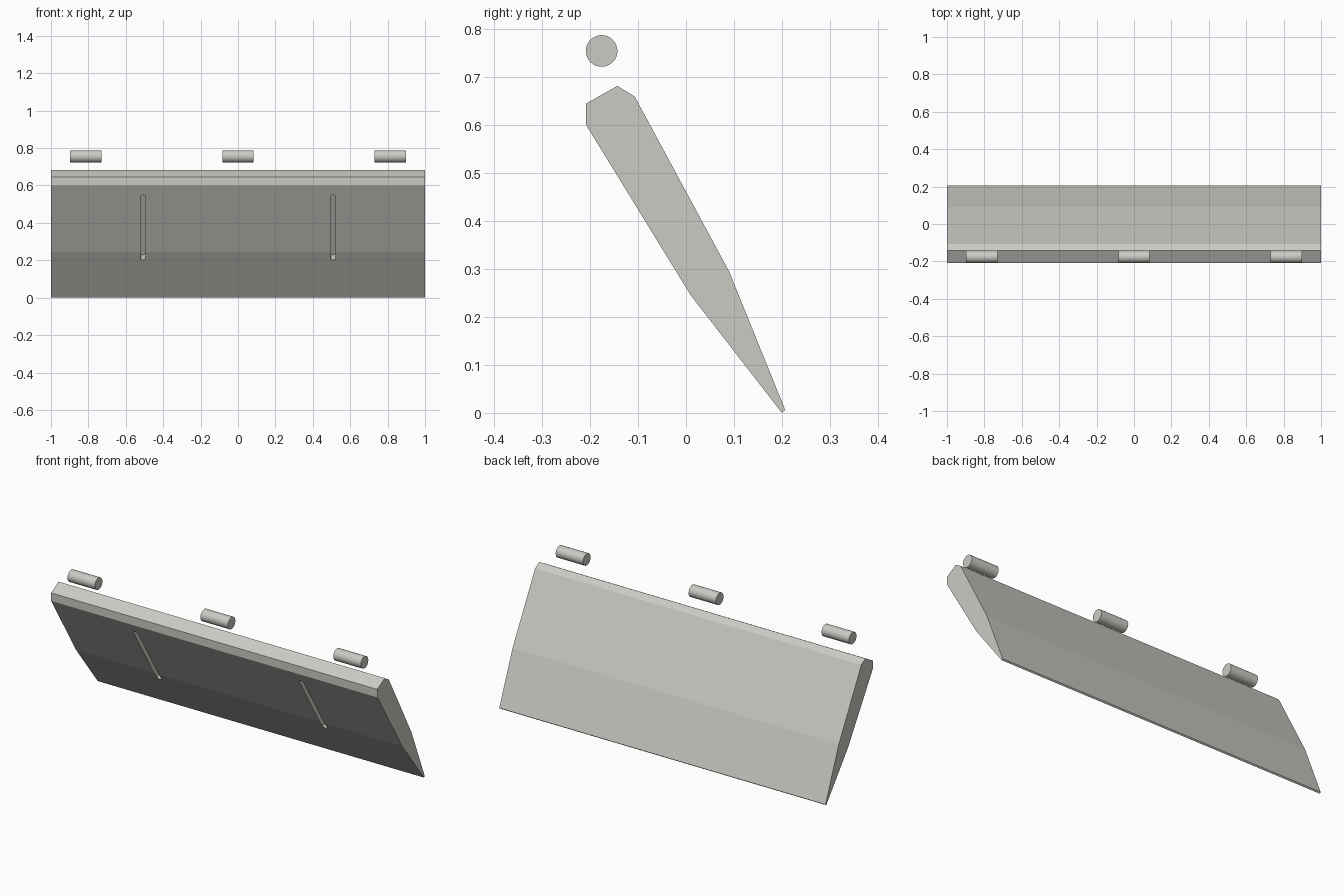
import bpy
import bmesh
import math
from mathutils import Matrix, Vector

if "Cube" in bpy.data.objects:
    bpy.data.objects.remove(bpy.data.objects["Cube"])

grey = bpy.data.materials.new("warm grey")
grey.use_nodes = True
grey.diffuse_color = (0.6, 0.6, 0.56, 1)
grey.node_tree.nodes["Principled BSDF"].inputs["Base Color"].default_value = grey.diffuse_color


def make_object(name, bm):
    bmesh.ops.recalc_face_normals(bm, faces=bm.faces)
    mesh = bpy.data.meshes.new(name)
    bm.to_mesh(mesh)
    bm.free()
    mesh.materials.append(grey)
    obj = bpy.data.objects.new(name, mesh)
    bpy.context.collection.objects.link(obj)
    return obj


def prism(name, outline, sweep):
    """Closed outline extruded along a vector."""
    bm = bmesh.new()
    face = bm.faces.new([bm.verts.new(p) for p in outline])
    ext = bmesh.ops.extrude_face_region(bm, geom=[face])
    moved = [v for v in ext["geom"] if isinstance(v, bmesh.types.BMVert)]
    bmesh.ops.translate(bm, verts=moved, vec=sweep)
    return make_object(name, bm)


def smooth(obj):
    bpy.ops.object.select_all(action="DESELECT")
    obj.select_set(True)
    bpy.context.view_layer.objects.active = obj
    bpy.ops.object.shade_smooth_by_angle(angle=math.radians(30))


# Slanted panel: faceted wedge profile swept along x
profile = [(-0.209, 0.645), (-0.143, 0.682), (-0.107, 0.66), (0.09, 0.295),
           (0.207, 0.006), (0.2, 0), (0.01, 0.245), (-0.208, 0.6)]
panel = prism("slanted_panel", [(-1, y, z) for y, z in profile], (2, 0, 0))

# Narrow round-ended slots cut square to the front face
down = Vector((0, 0.218, -0.355)).normalized()
inward = Vector((0, -down.z, down.y))
side = Vector((1, 0, 0))
top_end, radius, depth, outside = Vector((0, -0.169, 0.537)), 0.014, 0.055, 0.04
length = 0.382
for x in (-0.508, 0.508):
    outline = []
    for end, start in ((0, math.pi), (length, 0)):
        for i in range(9):
            a = start + math.pi * i / 8
            outline.append(top_end + side * (x + radius * math.cos(a))
                           + down * (end + radius * math.sin(a)) - inward * outside)
    cutter = prism("slot_cutter", outline, inward * (outside + depth))
    cutter.hide_render = True
    cut = panel.modifiers.new("slot", "BOOLEAN")
    cut.operation = "DIFFERENCE"
    cut.solver = "EXACT"
    cut.object = cutter
    bpy.context.view_layer.objects.active = panel
    bpy.ops.object.modifier_apply(modifier=cut.name)
    bpy.data.objects.remove(cutter)

# Hinge pins above the top edge
for name, x in (("right", -0.815), ("middle", 0), ("left", 0.815)):
    bm = bmesh.new()
    bmesh.ops.create_cone(bm, cap_ends=True, segments=32, radius1=0.033,
                          radius2=0.033, depth=0.168,
                          matrix=Matrix.Translation((x, -0.176, 0.755))
                          @ Matrix.Rotation(math.pi / 2, 4, "Y"))
    smooth(make_object(name + "_hinge_pin", bm))
